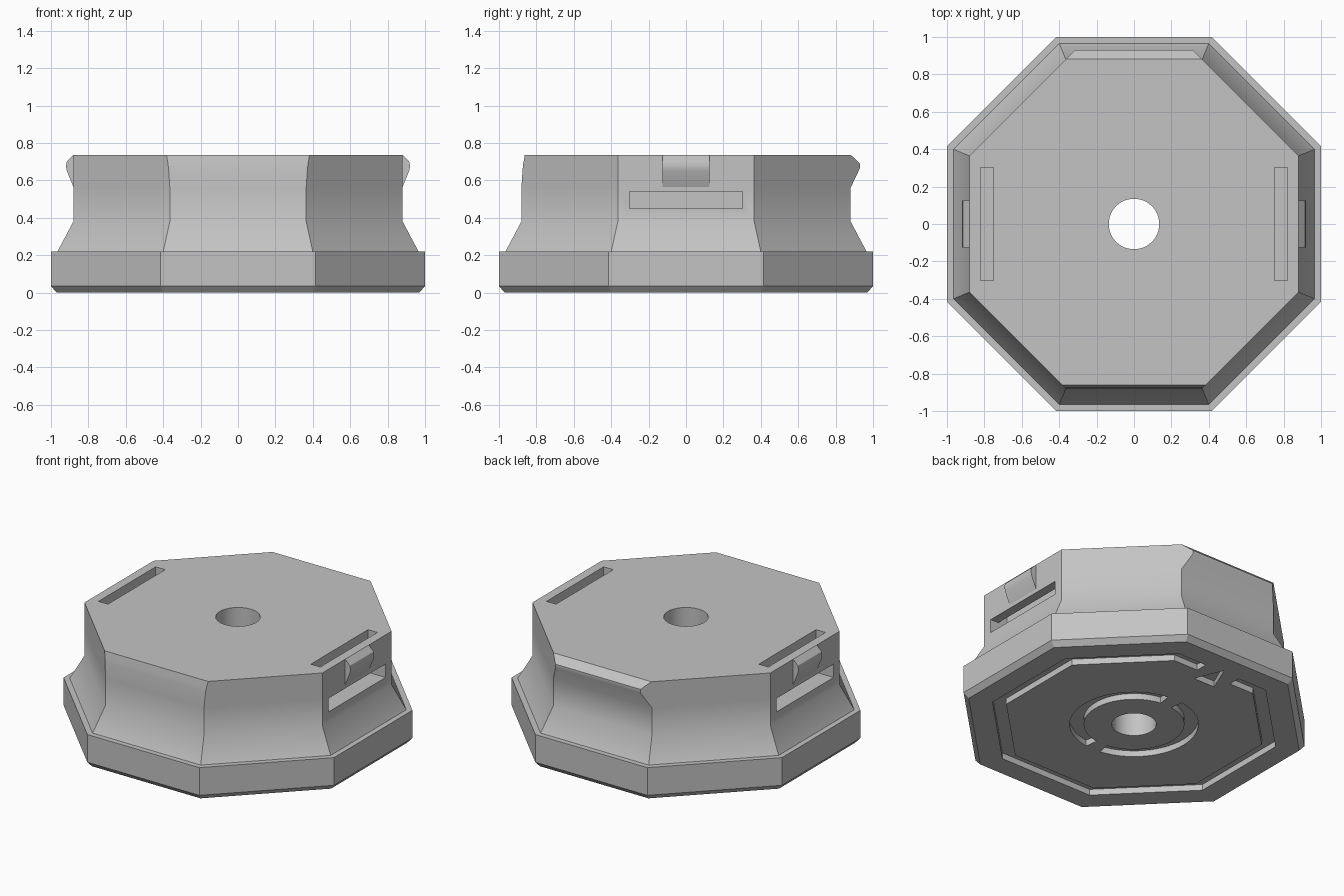
import bpy
import bmesh
from math import sin, cos, tan, pi, radians

if "Cube" in bpy.data.objects:
    bpy.data.objects.remove(bpy.data.objects["Cube"])

grey = bpy.data.materials.new("mid_grey")
COLOUR = (0.55, 0.55, 0.55, 1)
grey.use_nodes = True
grey.diffuse_color = COLOUR
grey.node_tree.nodes["Principled BSDF"].inputs["Base Color"].default_value = COLOUR


def finish(name, bm):
    bmesh.ops.recalc_face_normals(bm, faces=bm.faces)
    mesh = bpy.data.meshes.new(name)
    bm.to_mesh(mesh)
    bm.free()
    mesh.materials.append(grey)
    obj = bpy.data.objects.new(name, mesh)
    bpy.context.collection.objects.link(obj)
    return obj


def loft(name, rings):
    """Solid skinned through matching closed rings, capped at both ends."""
    bm = bmesh.new()
    loops = [[bm.verts.new(p) for p in ring] for ring in rings]
    n = len(loops[0])
    for low, high in zip(loops, loops[1:]):
        for i in range(n):
            j = (i + 1) % n
            bm.faces.new((low[i], low[j], high[j], high[i]))
    bm.faces.new(loops[0])
    bm.faces.new(loops[-1])
    return finish(name, bm)


def prism_z(name, outline, z0, z1):
    return loft(name, [[(x, y, z) for x, y in outline] for z in (z0, z1)])


def prism_y(name, outline, half):
    return loft(name, [[(x, y, z) for x, z in outline] for y in (-half, half)])


def octagon(z, side, front, back):
    """Octagon from eight wall distances; front and back may differ."""
    dist = [side] * 8
    dist[2], dist[6] = back, front
    ring = []
    for k in range(8):
        a, b = k * pi / 4, (k + 1) * pi / 4
        p, q = dist[k], dist[(k + 1) % 8]
        s = sin(b - a)
        ring.append(((p * sin(b) - q * sin(a)) / s, (q * cos(a) - p * cos(b)) / s, z))
    return ring


def arc(radius, start, end, steps):
    angles = [start + (end - start) * i / steps for i in range(steps + 1)]
    return [(radius * cos(a), radius * sin(a)) for a in angles]


# Body: chamfered plinth, flared waist, rear lip, slightly drafted front
levels = [  # height, side, front, back
    (0, 0.97, 0.97, 0.97),
    (0.035, 1, 1, 1),
    (0.22, 1, 1, 1),
    (0.22, 0.965, 0.965, 0.965),
    (0.38, 0.88, 0.88, 0.88),
    (0.56, 0.88, 0.88, 0.88),
    (0.665, 0.88, 0.873, 0.93),
    (0.69, 0.88, 0.87, 0.93),
    (0.735, 0.88, 0.862, 0.882),
]
body = loft("body", [octagon(*level) for level in levels])

# Centre bore
cutters = [prism_z("bore_cutter", arc(0.135, 0, 2 * pi * 47 / 48, 47), -0.2, 1)]

# L-shaped strap slots opening on the top and on each side
for side in (1, -1):
    slot = [(0.75, 0.45), (1.1, 0.45), (1.1, 0.54), (0.82, 0.54), (0.82, 0.9), (0.75, 0.9)]
    cutters.append(prism_y("slot_cutter", [(side * x, z) for x, z in slot], 0.302))

# Shallow underside grooves: open octagon, two arcs, arrow at the back
DEPTH, GAP = 0.04, 0.13
outer, inner = 0.83, 0.75


def open_octagon(apothem):
    corners = arc(apothem / cos(pi / 8), radians(112.5), radians(427.5), 7)
    return [(-GAP, apothem)] + corners + [(GAP, apothem)]


grooves = [open_octagon(outer) + open_octagon(inner)[::-1]]
for middle in (0, pi):
    span = pi / 2 - 0.14
    a, b = middle - span, middle + span
    grooves.append(arc(0.39, a, b, 28) + arc(0.305, a, b, 28)[::-1])
grooves.append([(-0.08, 0.66), (0.08, 0.66), (0, 0.85)])
for outline in grooves:
    cutters.append(prism_z("groove_cutter", outline, -0.1, DEPTH))

# Cut everything, then bake the result and drop the cutters
for cutter in cutters:
    cutter.hide_render = True
    mod = body.modifiers.new(cutter.name, "BOOLEAN")
    mod.operation = "DIFFERENCE"
    mod.solver = "EXACT"
    mod.object = cutter
bpy.context.view_layer.update()
baked = bpy.data.meshes.new_from_object(
    body.evaluated_get(bpy.context.evaluated_depsgraph_get()))
body.modifiers.clear()
body.data = baked
for cutter in cutters:
    bpy.data.objects.remove(cutter)

# Small catches above the side slots
parts = [body]
for side, label in ((1, "left"), (-1, "right")):
    catch = [(0.85, 0.565), (0.88, 0.565), (0.915, 0.65), (0.92, 0.675),
             (0.915, 0.7), (0.88, 0.735), (0.85, 0.735)]
    parts.append(prism_y(label + "_catch", [(side * x, z) for x, z in catch], 0.125))

bpy.ops.object.select_all(action="DESELECT")
for part in parts:
    part.select_set(True)
bpy.context.view_layer.objects.active = body
bpy.ops.object.shade_smooth_by_angle(angle=radians(30))
